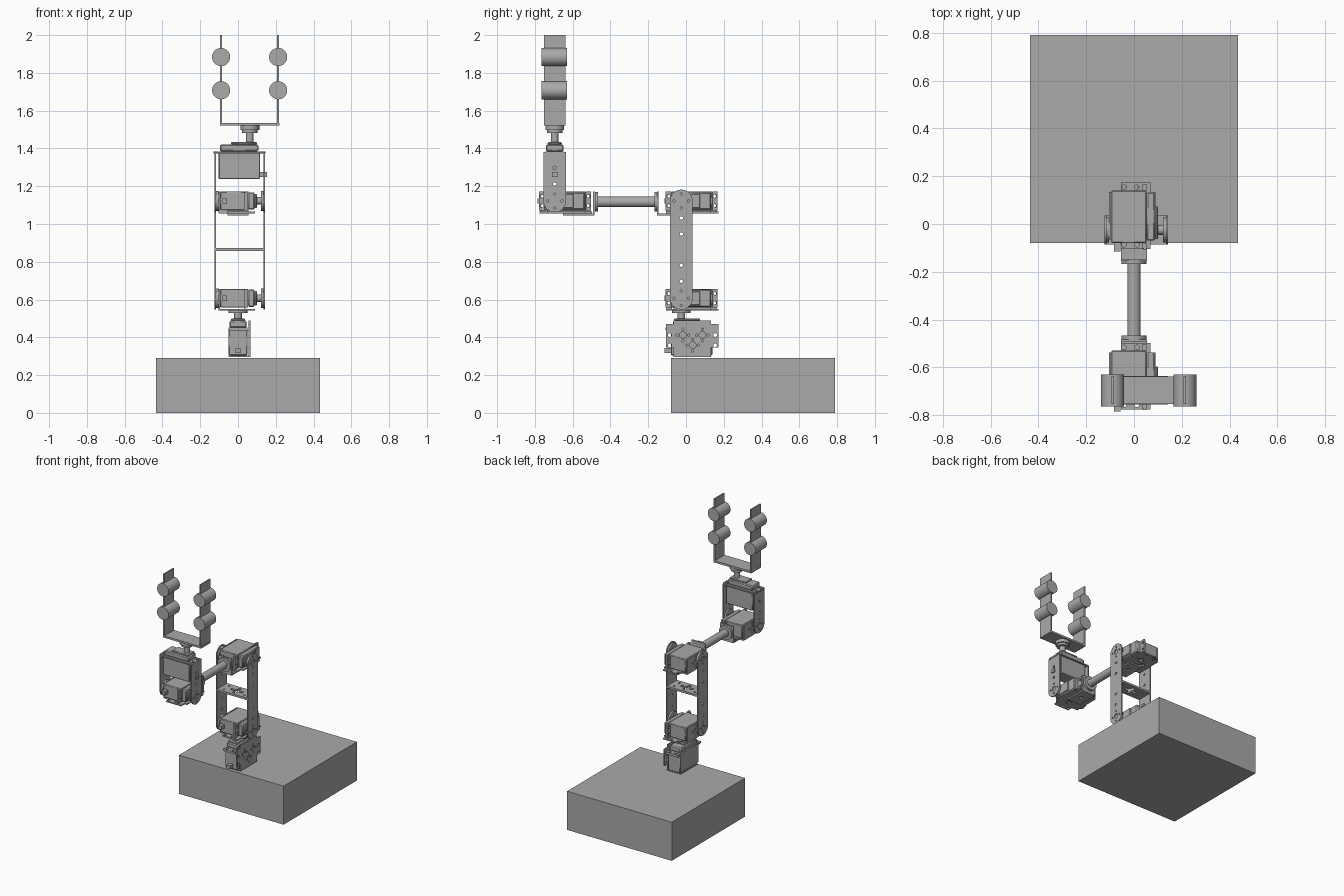
import bpy, bmesh, math
from mathutils import Matrix, Vector

if "Cube" in bpy.data.objects:
    bpy.data.objects.remove(bpy.data.objects["Cube"])

grey = bpy.data.materials.new("mid_grey")
grey.diffuse_color = (0.4, 0.4, 0.4, 1)
grey.use_nodes = True
grey.node_tree.nodes["Principled BSDF"].inputs["Base Color"].default_value = grey.diffuse_color


def axes(x, y, z, origin):
    """Matrix from three axis directions and an origin."""
    m = Matrix((x, y, z)).transposed().to_4x4()
    m.translation = Vector(origin)
    return m


X, Y, Z = Vector((1, 0, 0)), Vector((0, 1, 0)), Vector((0, 0, 1))
I = Matrix.Identity(4)
YZ = axes(Y, Z, X, (0, 0, 0))      # drawn in y-z, thick along x
XZ = axes(X, Z, -Y, (0, 0, 0))     # drawn in x-z, thick along y
T = lambda x, y, z: Matrix.Translation((x, y, z))


def add(name, mesh, m):
    ob = bpy.data.objects.new(name, mesh)
    bpy.context.collection.objects.link(ob)
    mesh.materials.clear()
    mesh.materials.append(grey)
    ob.matrix_world = m
    return ob


def box(name, lo, hi, m=I, bevel=0):
    bm = bmesh.new()
    bmesh.ops.create_cube(bm, size=1)
    for v in bm.verts:
        v.co = [(a + b) / 2 + c * (b - a) for a, b, c in zip(lo, hi, v.co)]
    me = bpy.data.meshes.new(name)
    bm.to_mesh(me)
    bm.free()
    ob = add(name, me, m)
    if bevel:
        mod = ob.modifiers.new("bevel", 'BEVEL')
        mod.width, mod.segments = bevel, 1
    return ob


def cyl(name, axis, centre, r, a, b, m=I):
    """Cylinder from a to b along axis, around centre."""
    bm = bmesh.new()
    rot = axis.to_track_quat('Z', 'Y').to_matrix().to_4x4()
    mid = Vector(centre) + axis * (a + b) / 2
    bmesh.ops.create_cone(bm, cap_ends=True, segments=40, radius1=r, radius2=r,
                          depth=b - a, matrix=Matrix.Translation(mid) @ rot)
    me = bpy.data.meshes.new(name)
    bm.to_mesh(me)
    bm.free()
    return add(name, me, m)


def ring(x, y, r, n=16):
    return [(x + r * math.cos(2 * math.pi * i / n), y + r * math.sin(2 * math.pi * i / n))
            for i in range(n)]


def rect(x0, y0, x1, y1):
    return [(x0, y0), (x1, y0), (x1, y1), (x0, y1)]


def plate(name, outline, holes, t, m):
    """Flat sheet with holes, made from a filled 2D curve."""
    cu = bpy.data.curves.new(name, 'CURVE')
    cu.dimensions, cu.fill_mode, cu.extrude = '2D', 'BOTH', t / 2
    for pts in [outline] + holes:
        sp = cu.splines.new('POLY')
        sp.points.add(len(pts) - 1)
        for p, q in zip(sp.points, pts):
            p.co = (q[0], q[1], 0, 1)
        sp.use_cyclic_u = True
    tmp = bpy.data.objects.new(name + "_curve", cu)
    bpy.context.collection.objects.link(tmp)
    dg = bpy.context.evaluated_depsgraph_get()
    me = bpy.data.meshes.new_from_object(tmp.evaluated_get(dg))
    bpy.data.objects.remove(tmp)
    return add(name, me, m)


def flower(x, y, big=0.016, d=0.036):
    """Centre hole with four screw holes around it."""
    return [ring(x, y, big)] + [ring(x + a * d, y + b * d, 0.006, 10)
                                for a, b in ((1, 0), (-1, 0), (0, 1), (0, -1))]


def servo(name, m):
    """Motor: output shaft along local x, body long along local y."""
    box(name + "_body", (-0.095, -0.055, -0.05), (0.052, 0.165, 0.05), m, 0.004)
    box(name + "_cap", (0.052, -0.045, -0.046), (0.088, 0.158, 0.046), m, 0.006)
    box(name + "_cap_step", (0.088, -0.038, -0.038), (0.1, 0.1, 0.038), m, 0.004)
    box(name + "_cable_port", (-0.083, -0.09, -0.014), (-0.057, -0.055, 0.014), m)
    cyl(name + "_shaft", X, (0, 0, 0), 0.02, 0.1, 0.135, m)
    for i, (a, b) in enumerate(((-0.083, -0.055), (0.165, 0.193))):
        c = (a + b) / 2
        plate(f"{name}_ear_{i}", rect(a, -0.05, b, 0.05),
              [ring(c, s * 0.025, 0.009) for s in (-1, 1)], 0.012, m @ T(0.046, 0, 0) @ YZ)


def bracket(name, m):
    """Sheet cradle under a motor: base, back wall and bent ears."""
    base = [(-0.1, -0.04), (-0.055, -0.04), (-0.055, -0.08), (0.07, -0.08), (0.07, -0.04),
            (0.09, -0.04), (0.09, 0.158), (0.07, 0.158), (0.07, 0.198), (-0.055, 0.198),
            (-0.055, 0.158), (-0.1, 0.158)]
    holes = [ring(x, y, 0.01) for x in (-0.042, 0.012) for y in (-0.061, 0.179)]
    for x, y in ((0.012, 0.008), (0.012, 0.112), (-0.042, 0.06)):
        holes += flower(x, y, 0.018, 0.031)
    plate(name + "_base", base, holes, 0.009, m @ T(0, 0, -0.061))
    plate(name + "_back", rect(-0.04, -0.065, 0.158, 0.05), flower(0.06, -0.005), 0.008,
          m @ T(-0.1, 0, 0) @ YZ)
    for i, (a, b) in enumerate(((-0.078, -0.05), (0.16, 0.19))):
        plate(f"{name}_tab_{i}", rect(a, -0.062, b, 0.045),
              [ring((a + b) / 2, s * 0.025, 0.009) for s in (-1, 1)], 0.007,
              m @ T(0.036, 0, 0) @ YZ)


def u_bracket(name, y, z, s, web_holes):
    """Two rounded side plates and a web; s is +1 for up, -1 for down."""
    L, r = 0.258, 0.06
    out = [(r * math.cos(a), -s * r * math.sin(a))
           for a in (math.pi * i / 16 for i in range(17))] + [(-r, s * L), (r, s * L)]
    holes = flower(0, 0, 0.018, 0.038) + [ring(0, s * d, 0.009) for d in (0.09, 0.175)]
    for side, x in (("left", -0.12), ("right", 0.138)):
        plate(f"{name}_{side}", out, holes, 0.008, T(x, y, z) @ YZ)
    plate(name + "_web", rect(-0.124, -r, 0.142, r), web_holes, 0.008,
          T(0, y, z + s * (L - 0.004)))
    # round horns that the side plates turn on
    cyl(name + "_horn", X, (0, y, z), 0.052, 0.122, 0.134)
    cyl(name + "_bearing", X, (0, y, z), 0.052, -0.116, -0.104)


# base block
box("base_block", (-0.435, -0.08, 0), (0.435, 0.79, 0.29))

# turning motor, standing upright on the base
SY, Z1, Z2, EY = -0.025, 0.607, 1.122, -0.695
turn = axes(Z, Y, -X, (0, SY, 0.4))
servo("base_motor", turn)
bracket("base_bracket", turn)
cyl("turntable_disc", Z, (0, SY, 0), 0.05, 0.528, 0.546)

# shoulder, elbow and wrist motors
for part, y, z in (("shoulder", SY, Z1), ("elbow", SY, Z2), ("wrist", EY, Z2)):
    servo(part + "_motor", T(0, y, z))
    bracket(part + "_bracket", T(0, y, z))

# linked U brackets
cx = 0.009
plus = [(cx + a, b) for a, b in (
    (-0.01, -0.04), (0.01, -0.04), (0.01, -0.01), (0.05, -0.01), (0.05, 0.01), (0.01, 0.01),
    (0.01, 0.04), (-0.01, 0.04), (-0.01, 0.01), (-0.05, 0.01), (-0.05, -0.01), (-0.01, -0.01))]
web = [plus] + [ring(cx + a * 0.085, b * 0.03, 0.007) for a in (-1, 1) for b in (-1, 1)]
u_bracket("upper_arm_lower_u", SY, Z1, 1, web)
u_bracket("upper_arm_upper_u", SY, Z2, -1, web)
u_bracket("hand_u", EY, Z2, 1, [])

# forearm tube with an L bracket and flange at each end
cyl("forearm_tube", Y, (0, 0, 1.117), 0.028, -0.48, -0.15)
for part, y0, y1, wall, f0, f1 in (("rear", -0.152, 0.02, -0.15, -0.168, -0.154),
                                   ("front", -0.65, -0.485, -0.488, -0.483, -0.466)):
    plate(part + "_l_foot", rect(-0.055, y0, 0.055, y1),
          [ring(0, (y0 + y1) / 2, 0.015)], 0.01, T(0, 0, 1.05))
    plate(part + "_l_wall", rect(-0.055, 1.046, 0.055, 1.172), [], 0.009, T(0, wall, 0) @ XZ)
    cyl(part + "_flange", Y, (0, 0, 1.117), 0.052, f0, f1)

# hand motor, hanging through the top web
HX = 0.0625
servo("hand_motor", axes(Z, -X, -Y, (HX, EY, 1.333)))
cyl("hand_stem", Z, (HX, EY, 0), 0.02, 1.43, 1.49)
cyl("hand_hub", Z, (HX, EY, 0), 0.04, 1.482, 1.5)
cyl("hand_disc", Z, (HX, EY, 0), 0.05, 1.498, 1.524)

# gripper fork with round pads
box("gripper_palm", (-0.095, -0.753, 1.522), (0.22, -0.638, 1.536))
for side, x in (("left", -0.0895), ("right", 0.2125)):
    box(f"gripper_finger_{side}", (x - 0.005, -0.753, 1.522), (x + 0.005, -0.638, 2.0))
    for lvl, z in (("lower", 1.708), ("upper", 1.884)):
        cyl(f"gripper_pad_{side}_{lvl}", Y, (x, 0, z), 0.048, -0.764, -0.63)

# smooth round walls, keep edges sharp
for ob in bpy.context.collection.objects:
    ob.select_set(True)
    bpy.context.view_layer.objects.active = ob
bpy.ops.object.shade_smooth_by_angle(angle=math.radians(30))
